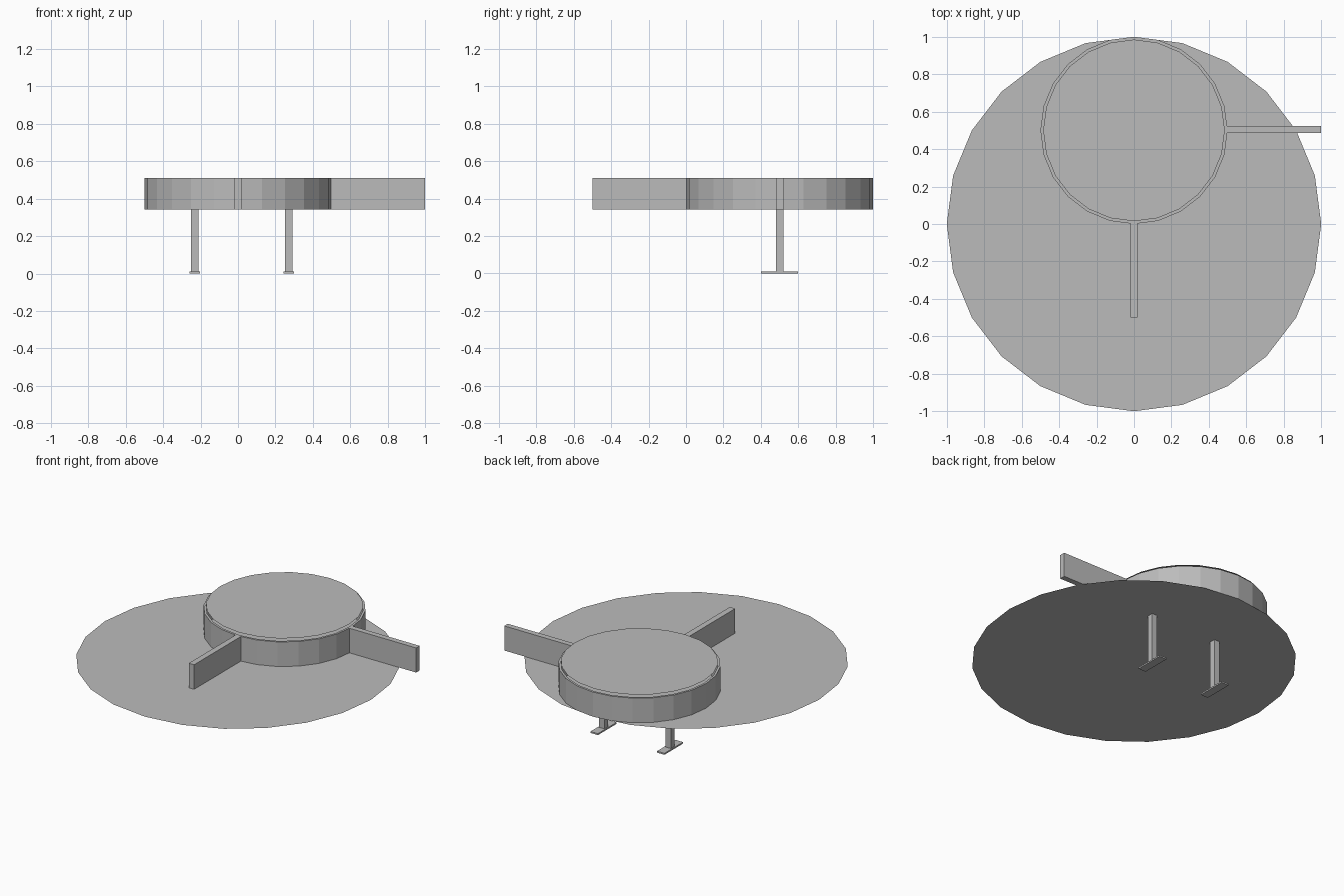
import bpy, bmesh, math
from mathutils import Matrix, Vector

if "Cube" in bpy.data.objects:
    bpy.data.objects.remove(bpy.data.objects["Cube"])

grey = bpy.data.materials.new("plain_grey")
grey.diffuse_color = (0.5, 0.5, 0.5, 1)
grey.use_nodes = True
grey.node_tree.nodes["Principled BSDF"].inputs["Base Color"].default_value = grey.diffuse_color

SIDES = 24
BASE, RIM, LID = 0.343, 0.51, 0.527    # heights of floor, wall tops and lid
CENTRE = Vector((0, 0.5, 0))           # axis of the round wall


def finish(name, bm):
    mesh = bpy.data.meshes.new(name)
    bm.to_mesh(mesh)
    bm.free()
    mesh.materials.append(grey)
    obj = bpy.data.objects.new(name, mesh)
    bpy.context.collection.objects.link(obj)
    return obj


def circle(bm, radius, centre, z):
    steps = [2 * math.pi * i / SIDES for i in range(SIDES)]
    return [bm.verts.new((centre.x + radius * math.cos(a),
                          centre.y + radius * math.sin(a), z)) for a in steps]


def disc(name, radius, centre, z):
    bm = bmesh.new()
    bm.faces.new(circle(bm, radius, centre, z))
    return finish(name, bm)


def box(name, low, high):
    low, high = Vector(low), Vector(high)
    bm = bmesh.new()
    bmesh.ops.create_cube(bm, size=1, matrix=Matrix.Translation((low + high) / 2)
                          @ Matrix.Diagonal((*(high - low), 1)))
    return finish(name, bm)


# Thin floor sheet and lid sheet
disc("floor_disc", 1.0, Vector((0, 0, 0)), BASE)
disc("lid_disc", 0.485, CENTRE, LID)

# Round wall: outer side, rim, inner side, underside
bm = bmesh.new()
loops = [circle(bm, r, CENTRE, z) for r, z in
         ((0.5, BASE), (0.5, RIM), (0.485, RIM), (0.485, BASE))]
for k in range(4):
    a, b = loops[k], loops[(k + 1) % 4]
    for i in range(SIDES):
        j = (i + 1) % SIDES
        bm.faces.new((a[i], a[j], b[j], b[i]))
finish("round_wall", bm)

# Straight walls running out from the round wall
box("front_wall", (-0.02, -0.5, BASE), (0.02, 0.005, RIM))
box("side_wall", (0.495, 0.485, BASE), (1.0, 0.523, RIM))

# Legs with flat feet
for side, x in (("left", -0.23), ("right", 0.27)):
    box(side + "_leg", (x - 0.02, 0.48, 0.01), (x + 0.02, 0.52, BASE))
    box(side + "_foot", (x - 0.028, 0.4, 0), (x + 0.028, 0.6, 0.01))
